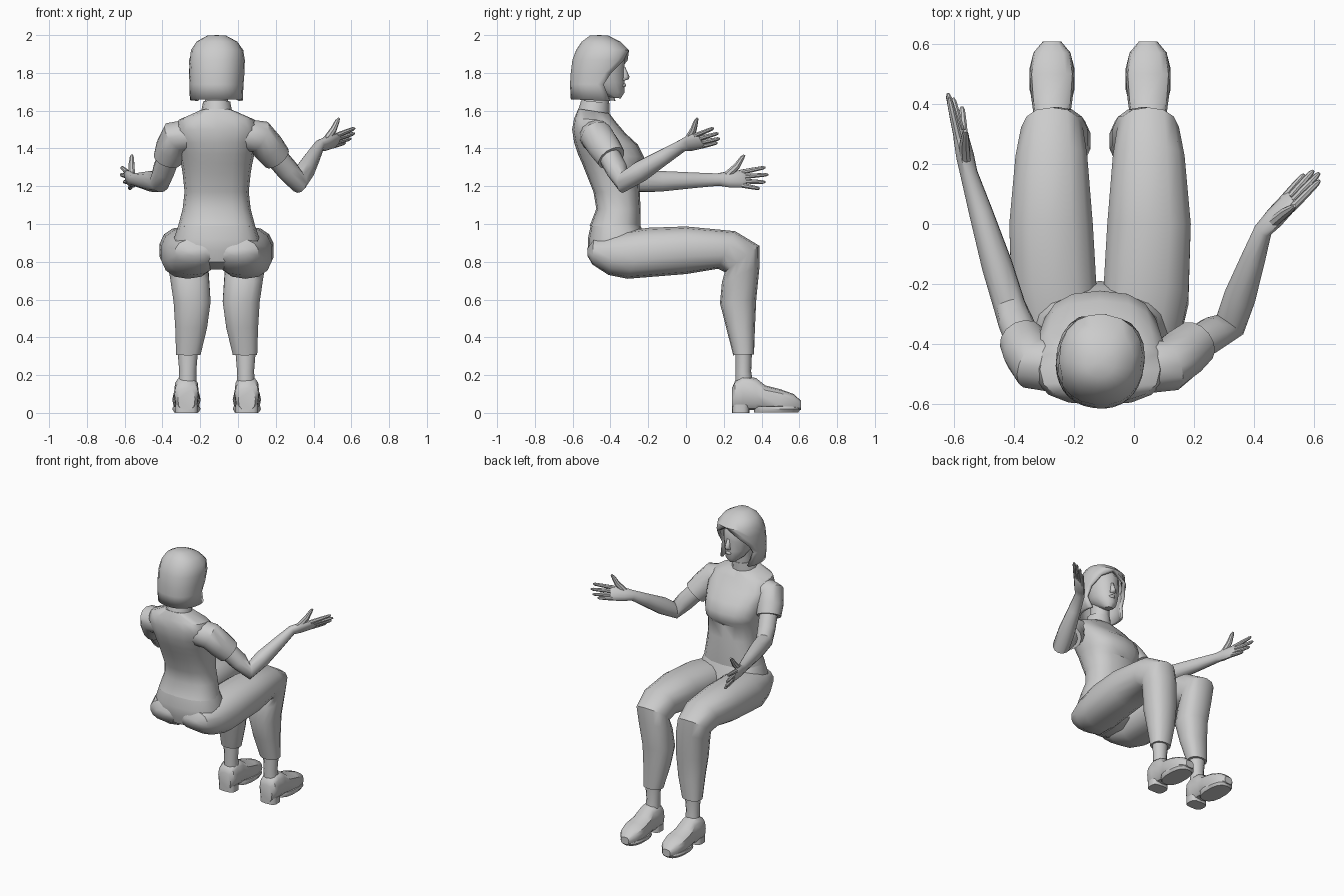
import bpy, bmesh
from math import sin, cos, pi, radians
from mathutils import Vector as V

CX = -0.113                      # body centre line


def sp(t, p):
    return (1 if t >= 0 else -1) * abs(t) ** p


def finish(name, bm, angle=38):
    bmesh.ops.remove_doubles(bm, verts=bm.verts, dist=0.0004)
    bmesh.ops.recalc_face_normals(bm, faces=bm.faces)
    me = bpy.data.meshes.new(name)
    bm.to_mesh(me)
    bm.free()
    ob = bpy.data.objects.new(name, me)
    bpy.context.collection.objects.link(ob)
    bpy.ops.object.select_all(action='DESELECT')
    bpy.context.view_layer.objects.active = ob
    ob.select_set(True)
    bpy.ops.object.shade_smooth_by_angle(angle=radians(angle))
    return ob


def loft(name, rings, closed=True, caps=True, angle=38):
    bm = bmesh.new()
    vs = [[bm.verts.new(p) for p in r] for r in rings]
    n = len(vs[0])
    for a, b in zip(vs, vs[1:]):
        for i in range(n if closed else n - 1):
            j = (i + 1) % n
            bm.faces.new((a[i], a[j], b[j], b[i]))
    if caps:
        bm.faces.new(vs[0])
        bm.faces.new(vs[-1])
    return finish(name, bm, angle)


def ring(x, hw, front, back, n=12, p=1.0, gap=None):
    """Oval across x, spanning two side-view points (y, z)."""
    f, b = V((x, *front)), V((x, *back))
    mid, half = (f + b) / 2, (f - b) / 2
    if gap is None:
        angs = [2 * pi * i / n for i in range(n)]
    else:
        g = radians(gap)
        angs = [g + (2 * pi - 2 * g) * i / (n - 1) for i in range(n)]
    return [mid + half * sp(cos(a), p) + V((hw * sp(sin(a), p), 0, 0)) for a in angs]


def limb(name, pts, sizes, ref=(0, 0, 1), n=10):
    """Tube along a path; sizes are (radius along ref, radius across)."""
    pts, ref, rings = [V(p) for p in pts], V(ref), []
    for i, (p, (ra, rb)) in enumerate(zip(pts, sizes)):
        t = (pts[min(i + 1, len(pts) - 1)] - pts[max(i - 1, 0)]).normalized()
        u = (ref - t * ref.dot(t)).normalized()
        v = t.cross(u)
        rings.append([p + u * ra * cos(2 * pi * k / n) + v * rb * sin(2 * pi * k / n)
                      for k in range(n)])
    return loft(name, rings)


# shirt body with a bust shelf, trouser seat, collar and neck
shirt = [(.205, (-.24, .98), (-.51, .99)), (.18, (-.24, 1.08), (-.475, 1.08)),
         (.17, (-.245, 1.17), (-.49, 1.17)), (.18, (-.25, 1.265), (-.53, 1.27)),
         (.187, (-.222, 1.30), (-.55, 1.32)), (.198, (-.222, 1.355), (-.572, 1.37)),
         (.208, (-.255, 1.42), (-.592, 1.43)),
         (.225, (-.32, 1.48), (-.603, 1.50)), (.20, (-.375, 1.545), (-.592, 1.56)),
         (.09, (-.405, 1.585), (-.57, 1.61))]
loft("shirt", [ring(CX, w, f, b, 16, .8) for w, f, b in shirt])
pelvis = [(.06, (-.28, .76), (-.42, .76)), (.20, (-.20, .80), (-.50, .80)),
          (.235, (-.19, .86), (-.518, .86)), (.228, (-.21, .92), (-.520, .92)),
          (.20, (-.245, 1.0), (-.503, 1.0))]
loft("trouser_seat", [ring(CX, w, f, b, 16, .78) for w, f, b in pelvis])
loft("collar", [ring(CX, .085, (-.405, 1.57), (-.575, 1.59)),
                ring(CX, .072, (-.405, 1.64), (-.555, 1.655))])
loft("neck", [ring(CX, .062, (-.41, 1.60), (-.545, 1.60)),
              ring(CX, .058, (-.40, 1.74), (-.53, 1.74))])

# legs, ankles and shoes, one per side
leg = [(.11, .05, (-.523, .87), (-.521, .83)), (.112, .108, (-.49, .92), (-.495, .785)),
       (.128, .138, (-.37, .955), (-.41, .73)),
       (.152, .145, (-.20, .98), (-.31, .71)), (.163, .142, (0, .987), (0, .735)),
       (.162, .122, (.26, .962), (.17, .763)), (.16, .105, (.388, .885), (.205, .745)),
       (.145, .105, (.39, .78), (.19, .69)), (.13, .10, (.372, .60), (.18, .58)),
       (.135, .086, (.365, .45), (.213, .45)), (.15, .066, (.36, .31), (.25, .305))]
shoe = [(.243, .045, .13), (.26, .062, .17), (.30, .066, .195), (.37, .062, .185),
        (.42, .069, .145), (.50, .075, .125), (.57, .062, .10), (.608, .03, .065)]
for s, side in ((-1, "left"), (1, "right")):
    loft(side + "_trouser_leg", [ring(CX + s * d, w, f, b, 14, .85) for d, w, f, b in leg])
    loft(side + "_ankle", [ring(CX + s * .153, .055, (.35, .34), (.262, .34)),
                           ring(CX + s * .153, .045, (.345, .22), (.262, .22)),
                           ring(CX + s * .155, .05, (.36, .13), (.26, .13))])
    fx = CX + s * .16
    loft(side + "_shoe", [ring(fx, w, (y, h), (y, .015), 12, .7) for y, w, h in shoe])
    # sole: heel block and forefoot
    loft(side + "_heel", [ring(fx, .06, (.335, z), (.243, z), 14, .6) for z in (0, .045)])
    loft(side + "_sole", [ring(fx, .066 + d, (.595 + d, z), (.36, z), 14, .8)
                          for d, z in ((0, .003), (.01, .02), (.006, .035))])

# head: face, nose and lips
face = [(.025, (-.345, 1.665), (-.40, 1.67)), (.058, (-.325, 1.695), (-.47, 1.70)),
        (.085, (-.325, 1.75), (-.54, 1.75)), (.098, (-.325, 1.82), (-.56, 1.82)),
        (.10, (-.325, 1.89), (-.56, 1.89)), (.07, (-.38, 1.96), (-.52, 1.96))]
head = [loft("face", [ring(0, *f, 14) for f in face]),
        loft("nose", [ring(0, .02, (-.303, 1.765), (-.35, 1.755), 6),
                      ring(0, .017, (-.298, 1.78), (-.35, 1.78), 6),
                      ring(0, .011, (-.320, 1.83), (-.35, 1.83), 6)], angle=80),
        loft("lips", [ring(0, .018, (-.321, 1.725), (-.35, 1.725), 8),
                      ring(0, .024, (-.316, 1.735), (-.35, 1.735), 8),
                      ring(0, .014, (-.320, 1.743), (-.35, 1.743), 8)], angle=80)]
# bobbed hair: a shell that opens around the face
bob = [(.140, (-.325, 1.65), (-.610, 1.66), 58), (.143, (-.325, 1.74), (-.614, 1.74), 72),
       (.147, (-.31, 1.80), (-.61, 1.80), 60), (.147, (-.295, 1.865), (-.602, 1.87), 34),
       (.138, (-.300, 1.92), (-.583, 1.92), 0), (.108, (-.345, 1.965), (-.553, 1.965), 0),
       (.05, (-.41, 1.997), (-.51, 1.997), 0), (.0001, (-.46, 2.0), (-.4602, 2.0), 0)]
hair = loft("hair", [ring(0, w, f, b, 19, .9, g) for w, f, b, g in bob],
            closed=False, caps=False)
sol = hair.modifiers.new("thickness", 'SOLIDIFY')
sol.thickness = .02
sol.offset = -1
# turn the head slightly about its own axis
turn = radians(-7)
for ob in head + [hair]:
    ob.rotation_euler.z = turn
    ob.location = (CX + .46 * sin(-turn), -.46 + .46 * cos(turn), 0)

# arms: shoulder, sleeve end, elbow, wrist, then thumb and finger tips
arms = {
    "right": [(-.06, -.485, 1.475), (.115, -.47, 1.462), (.205, -.395, 1.35),
              (.32, -.335, 1.22), (.43, -.02, 1.415), (.535, .06, 1.56),
              (.618, .145, 1.507), (.617, .17, 1.48), (.597, .178, 1.452), (.567, .165, 1.43)],
    "left": [(-.16, -.485, 1.475), (-.33, -.465, 1.46), (-.372, -.385, 1.345),
             (-.415, -.27, 1.222), (-.55, .17, 1.235), (-.562, .31, 1.365),
             (-.616, .42, 1.30), (-.62, .435, 1.262), (-.603, .42, 1.222), (-.573, .39, 1.187)]}
for side, pts in arms.items():
    root, sh, cuff, elbow, wrist, thumb, *tips = [V(p) for p in pts]
    limb(side + "_sleeve", [root, root.lerp(sh, .6), sh, sh.lerp(cuff, .5), cuff],
         [(.07, .06), (.088, .088), (.088, .09), (.086, .086), (.078, .078)],
         ref=(0, 1, .3), n=14)
    reach = sum(tips, V()) / 4 - wrist
    d = reach.normalized()
    spread = tips[0] - tips[3]
    spread = (spread - d * spread.dot(d)).normalized()
    # bare arm running into a flattened palm
    limb(side + "_arm",
         [sh.lerp(cuff, .6), cuff.lerp(elbow, .5), elbow, elbow.lerp(wrist, .3),
          elbow.lerp(wrist, .7), wrist, wrist + reach * .22, wrist + reach * .5,
          wrist + reach * .58],
         [(.06, .06), (.06, .058), (.056, .054), (.057, .052), (.043, .04),
          (.034, .029), (.045, .028), (.048, .022), (.04, .014)], ref=spread, n=12)
    for name, tip, off in zip(("index", "middle", "ring", "little"), tips,
                              (.036, .012, -.012, -.034)):
        base = wrist + reach * .48 + spread * off
        limb(f"{side}_{name}_finger", [base, base.lerp(tip, .5), base.lerp(tip, .9), tip],
             [(.014, .014), (.0125, .0125), (.010, .010), (.005, .005)], spread, 8)
    base = wrist + reach * .15 + spread * .012
    limb(side + "_thumb", [base, base.lerp(thumb, .5) + d * .012, base.lerp(thumb, .88), thumb],
         [(.022, .02), (.018, .017), (.012, .012), (.006, .006)], d, 8)
